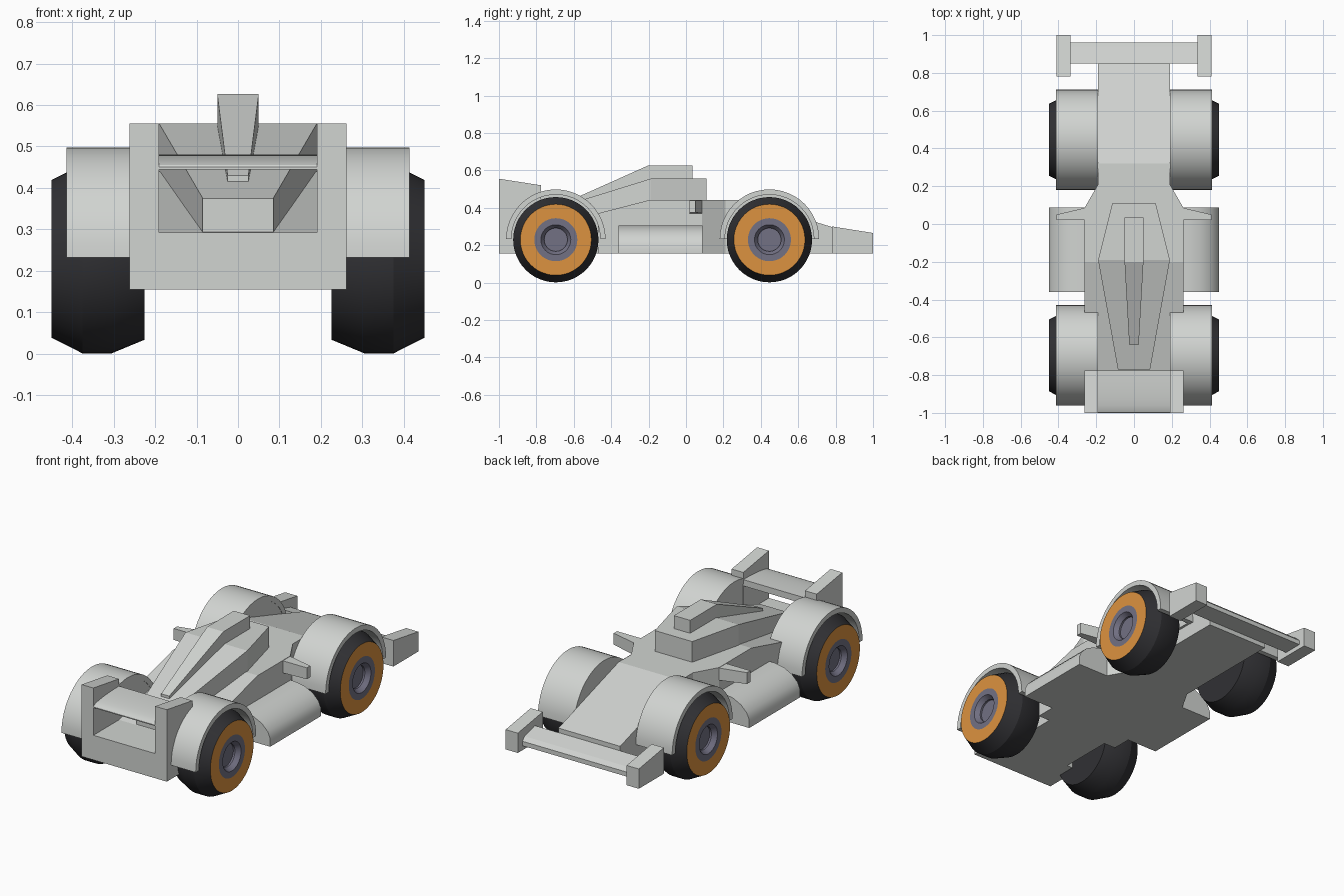
import bpy, bmesh, math

cube = bpy.data.objects.get("Cube")
if cube:
    bpy.data.objects.remove(cube, do_unlink=True)


def material(name, color):
    m = bpy.data.materials.new(name)
    m.use_nodes = True
    m.diffuse_color = (*color, 1)
    m.node_tree.nodes["Principled BSDF"].inputs["Base Color"].default_value = (*color, 1)
    return m


GREY = material("light grey", (0.64, 0.66, 0.64))
BLACK = material("tyre black", (0.03, 0.03, 0.034))
ORANGE = material("orange", (0.72, 0.29, 0.05))
HUB = material("slate purple", (0.17, 0.165, 0.23))


def finish(name, bm, mats=(GREY,), smooth=False, mirror=False):
    bmesh.ops.recalc_face_normals(bm, faces=bm.faces)
    me = bpy.data.meshes.new(name)
    bm.to_mesh(me)
    bm.free()
    for m in mats:
        me.materials.append(m)
    ob = bpy.data.objects.new(name, me)
    bpy.context.collection.objects.link(ob)
    if mirror:
        ob.modifiers.new("Mirror", "MIRROR").use_clip = False
    if smooth:
        bpy.ops.object.select_all(action="DESELECT")
        ob.select_set(True)
        bpy.context.view_layer.objects.active = ob
        bpy.ops.object.shade_smooth_by_angle(angle=math.radians(25))
    return ob


def loft(name, loops, **kw):
    """Join matching closed loops and cap both ends."""
    bm = bmesh.new()
    rings = [[bm.verts.new(p) for p in loop] for loop in loops]
    n = len(rings[0])
    for a, b in zip(rings, rings[1:]):
        for i in range(n):
            j = (i + 1) % n
            bm.faces.new((a[i], a[j], b[j], b[i]))
    bm.faces.new(rings[0])
    bm.faces.new(rings[-1])
    return finish(name, bm, **kw)


def side_prism(name, yz, x0, x1, **kw):
    return loft(name, [[(x, y, z) for y, z in yz] for x in (x0, x1)], **kw)


def box_loft(name, stations, **kw):
    """Stations along y: (y, half width, bottom, top)."""
    return loft(name, [[(-w, y, b), (w, y, b), (w, y, t), (-w, y, t)]
                       for y, w, b, t in stations], **kw)


# Main body, stepped in plan and sloping at both ends
FLOOR, DECK, WIDE, SLIM = 0.155, 0.44, 0.262, 0.19
box_loft("body", [(y, w, FLOOR, t) for y, w, t in (
    (-1, WIDE, 0.292), (-0.775, WIDE, 0.292), (-0.775, SLIM, 0.292),
    (-0.47, SLIM, 0.37), (-0.47, WIDE, 0.37), (-0.2, WIDE, DECK),
    (0.085, WIDE, DECK), (0.21, SLIM, DECK), (0.32, SLIM, DECK),
    (0.85, SLIM, 0.275))])

# Raised canopy and the fin on top of it
box_loft("canopy", [(-0.77, 0.085, 0.28, 0.375), (-0.19, SLIM, 0.43, 0.555),
                    (0.11, 0.115, 0.43, 0.555)])
box_loft("fin", [(-0.64, 0.025, 0.40, 0.43), (-0.2, 0.05, 0.53, 0.627),
                 (0.035, 0.05, 0.53, 0.627)])

# Front wing: end plates and curved blade
side_prism("front_end_plates", [(-1, FLOOR), (-0.775, FLOOR), (-0.775, 0.52), (-1, 0.555)],
           SLIM, WIDE, mirror=True)
blade = [(-0.775 - 0.225 * math.sin(a), 0.45 + 0.03 * math.cos(a))
         for a in [math.pi / 2 * i / 8 for i in range(9)]]
side_prism("front_wing_blade", blade + [(-1, 0.445), (-0.775, 0.445)],
           -SLIM, SLIM, smooth=True)

# Rear wing: end plates and sloping blade
side_prism("rear_end_plates", [(0.78, FLOOR), (1, FLOOR), (1, 0.265), (0.78, 0.30)],
           0.335, 0.41, mirror=True)
side_prism("rear_wing_blade", [(0.85, 0.18), (0.96, 0.18), (0.96, 0.205), (0.94, 0.225),
                               (0.85, 0.25)], -0.335, 0.335)

# Side pods with rounded shoulders
pod = [(0.25, FLOOR), (0.45, FLOOR), (0.45, 0.2), (0.435, 0.235), (0.40, 0.27),
       (0.35, 0.295), (0.29, 0.305), (0.25, 0.305)]
loft("side_pods", [[(x, y, z) for x, z in pod] for y in (-0.36, 0.087)],
     smooth=True, mirror=True)

# Tapered side mirrors
loft("side_mirrors", [[(x, 0.02, z), (x, y, z), (x, y, DECK - 0.002), (x, 0.02, DECK - 0.002)]
                      for x, y, z in ((0.23, 0.088, 0.37), (0.262, 0.085, 0.37),
                                      (0.41, 0.05, 0.375))], mirror=True)

# Wheels and fenders
AXLE_Z = 0.229
TYRE = [(0.225, 0.195), (0.305, 0.228), (0.375, 0.228), (0.45, 0.19),
        (0.45, 0.115), (0.45, 0.08), (0.425, 0.062), (0.415, 0.062)]
RING_COLOURS = [0, 0, 0, 1, 2, 2, 2]
SEGMENTS = 48


def wheel(name, cy):
    bm = bmesh.new()
    rings = []
    for x, r in TYRE:
        rings.append([bm.verts.new((x, cy + r * math.cos(t), AXLE_Z + r * math.sin(t)))
                      for t in [math.tau * i / SEGMENTS for i in range(SEGMENTS)]])
    for k, colour in enumerate(RING_COLOURS):
        for i in range(SEGMENTS):
            j = (i + 1) % SEGMENTS
            f = bm.faces.new((rings[k][i], rings[k][j], rings[k + 1][j], rings[k + 1][i]))
            f.material_index = colour
    bm.faces.new(rings[0]).material_index = 0
    bm.faces.new(rings[-1]).material_index = 2
    finish(name, bm, mats=(BLACK, ORANGE, HUB), smooth=True, mirror=True)


def half_circle(cy, r):
    return [(cy + r * math.cos(math.pi * i / 24), 0.232 + r * math.sin(math.pi * i / 24))
            for i in range(25)]


for label, cy in (("front", -0.696), ("rear", 0.446)):
    wheel(label + "_wheels", cy)
    side_prism(label + "_fenders", half_circle(cy, 0.266) + half_circle(cy, 0.238)[::-1],
               SLIM, 0.413, smooth=True, mirror=True)
    side_prism(label + "_fender_walls", half_circle(cy, 0.25), SLIM + 0.002, SLIM + 0.015,
               mirror=True)
